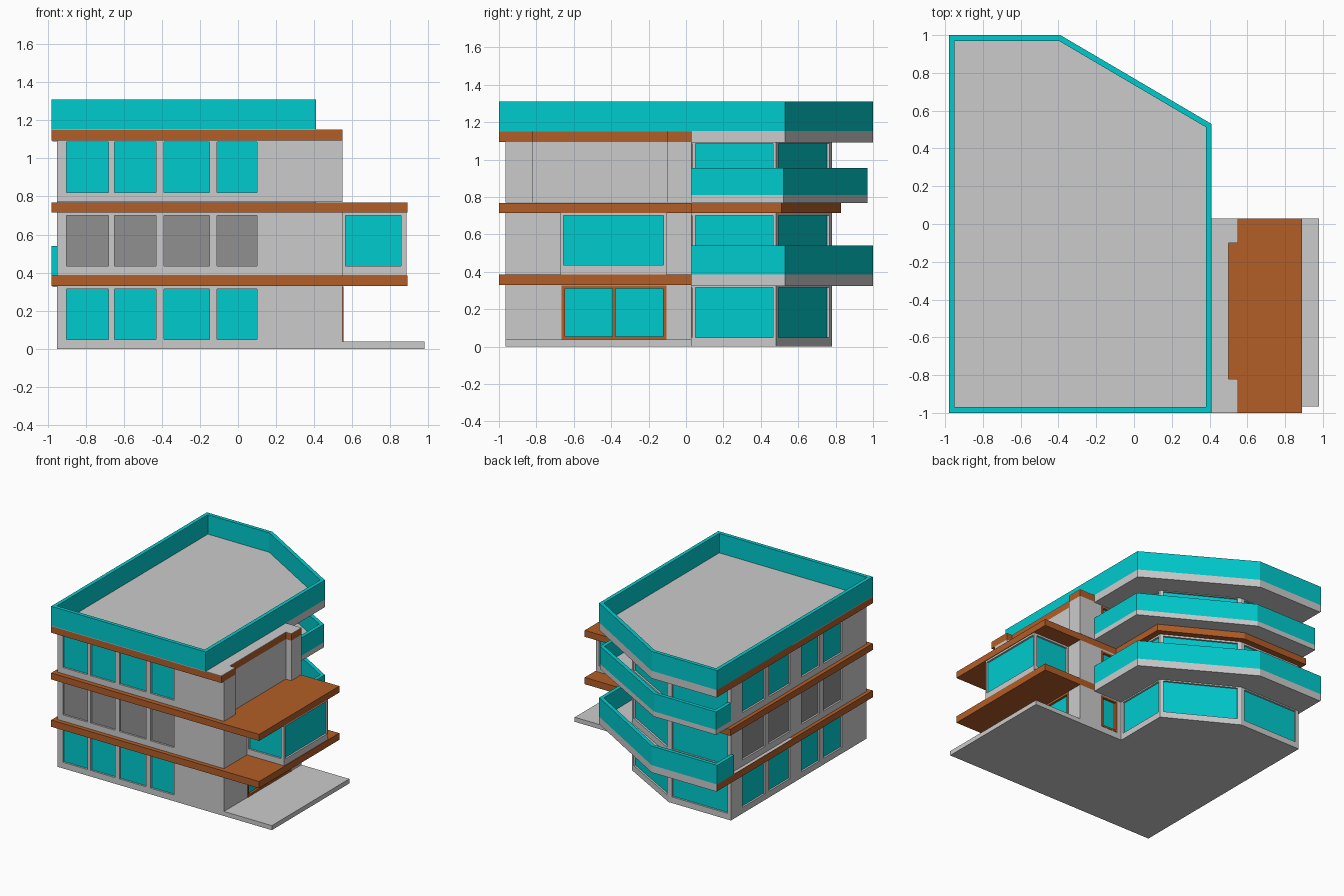
import bpy, bmesh
from mathutils import Vector

if "Cube" in bpy.data.objects:
    bpy.data.objects.remove(bpy.data.objects["Cube"])


def colour(name, rgb):
    m = bpy.data.materials.new(name)
    m.diffuse_color = (*rgb, 1)
    m.use_nodes = True
    m.node_tree.nodes["Principled BSDF"].inputs["Base Color"].default_value = m.diffuse_color
    return m


TEAL = colour("teal_glass", (0.0, 0.60, 0.62))
RUST = colour("rust_trim", (0.45, 0.11, 0.02))
DARK = colour("shaded_glass", (0.28, 0.28, 0.28))


def finish(name, bm, mat=None):
    bmesh.ops.recalc_face_normals(bm, faces=bm.faces)
    me = bpy.data.meshes.new(name)
    bm.to_mesh(me)
    bm.free()
    ob = bpy.data.objects.new(name, me)
    bpy.context.collection.objects.link(ob)
    if mat:
        me.materials.append(mat)
    return ob


def add_prism(bm, pts, z0, z1):
    lo = [bm.verts.new((p[0], p[1], z0)) for p in pts]
    hi = [bm.verts.new((p[0], p[1], z1)) for p in pts]
    bm.faces.new(lo[::-1])
    bm.faces.new(hi)
    for i in range(len(pts)):
        j = (i + 1) % len(pts)
        bm.faces.new((lo[i], lo[j], hi[j], hi[i]))


def prism(name, pts, z0, z1, mat=None):
    bm = bmesh.new()
    add_prism(bm, pts, z0, z1)
    return finish(name, bm, mat)


def panel(a, b, d0, d1):
    """Footprint of a plate on wall line a-b (interior on the left), depths d0 to d1 inward."""
    a, b = Vector(a), Vector(b)
    t = (b - a).normalized()
    n = Vector((-t.y, t.x))
    return [a + n * d0, b + n * d0, b + n * d1, a + n * d1]


def rail(name, path, z0, z1, closed, thick=0.03):
    """Upright band following a path, mitred at the corners."""
    pts = [Vector(p) for p in path]
    n = len(pts)
    bm = bmesh.new()
    rings = []
    for i, p in enumerate(pts):
        dirs = []
        if closed or i > 0:
            dirs.append((p - pts[i - 1]).normalized())
        if closed or i < n - 1:
            dirs.append((pts[(i + 1) % n] - p).normalized())
        ns = [Vector((-d.y, d.x)) for d in dirs]
        m = (ns[0] + ns[-1]).normalized()
        q = p + m * (thick / m.dot(ns[0]))
        rings.append([bm.verts.new(c) for c in
                      ((p.x, p.y, z0), (p.x, p.y, z1), (q.x, q.y, z1), (q.x, q.y, z0))])
    for i in range(n if closed else n - 1):
        r, s = rings[i], rings[(i + 1) % n]
        for k in range(4):
            bm.faces.new((r[k], s[k], s[(k + 1) % 4], r[(k + 1) % 4]))
    if not closed:
        bm.faces.new(rings[0])
        bm.faces.new(rings[-1][::-1])
    return finish(name, bm, TEAL)


def walls(name, pts, z0, z1, openings):
    """Solid storey with shallow recesses; each opening (a, b, z0, z1, mat) gets a pane."""
    body = prism(name, pts, z0, z1)
    cut = bmesh.new()
    panes = {}
    for a, b, w0, w1, mat in openings:
        add_prism(cut, panel(a, b, -0.02, 0.025), w0, w1)
        bm = panes.setdefault(mat.name, (mat, bmesh.new()))[1]
        add_prism(bm, panel(a, b, 0.015, 0.03), w0, w1)
    cutter = finish(name + "_cutter", cut)
    cutter.hide_render = True
    cutter.hide_viewport = True
    mod = body.modifiers.new("recesses", "BOOLEAN")
    mod.object = cutter
    mod.solver = "EXACT"
    for mat, bm in panes.values():
        finish(name + "_" + mat.name, bm, mat)


# Wall outlines
REAR = [(0.55, 0.03), (0.15, 0.03), (0.15, 0.48), (-0.39, 0.78), (-0.95, 0.78)]
NOTCH = [(0.55, -0.82), (0.50, -0.82), (0.50, -0.10), (0.55, -0.10)]
PLAIN = [(-0.95, -0.965), (0.55, -0.965)] + REAR
NOTCHED = [(-0.95, -0.965), (0.55, -0.965)] + NOTCH + REAR


def storey_openings(z0, z1, mat):
    o = [((a, -0.965), (b, -0.965), z0, z1, mat) for a, b in
         ((-0.90, -0.68), (-0.65, -0.43), (-0.39, -0.15), (-0.11, 0.10))]
    o += [((-0.95, a), (-0.95, b), z0, z1, mat) for a, b in
          ((0.63, 0.34), (0.29, 0.02), (-0.13, -0.36), (-0.41, -0.65))]
    # large rear glazing on the three terrace walls, plus the terrace door
    o += [((0.15, 0.05), (0.15, 0.465), z0, z1, TEAL),
          ((0.125, 0.494), (-0.365, 0.766), z0, z1, TEAL),
          ((-0.42, 0.78), (-0.92, 0.78), z0, z1, TEAL),
          ((0.34, 0.03), (0.19, 0.03), z0, z1, TEAL)]
    return o


# Base slab and storeys
prism("base_slab", [(-0.95, -0.965), (0.98, -0.965), (0.98, 0.03)] + REAR[1:], 0, 0.037)
entrance = [((0.55, -0.66), (0.55, -0.11), 0.04, 0.322, TEAL)]
walls("ground_storey", PLAIN, 0.037, 0.33, storey_openings(0.05, 0.315, TEAL) + entrance)
walls("middle_storey", PLAIN, 0.385, 0.715, storey_openings(0.435, 0.70, DARK))
walls("upper_storey", NOTCHED, 0.77, 1.095, storey_openings(0.82, 1.085, TEAL))

# Glazed side bay
walls("side_bay", [(0.55, -0.67), (0.885, -0.67), (0.885, -0.105), (0.55, -0.105)], 0.385, 0.715,
      [((0.565, -0.67), (0.855, -0.67), 0.435, 0.70, TEAL),
       ((0.885, -0.655), (0.885, -0.12), 0.435, 0.70, TEAL),
       ((0.855, -0.105), (0.565, -0.105), 0.435, 0.70, TEAL)])


# Door frames
def frame(name, a, b, z0, z1, bars, w=0.015):
    a, b = Vector(a), Vector(b)
    t = (b - a).normalized()
    bm = bmesh.new()
    for f in bars:
        c = a.lerp(b, f) + t * (w / 2 if f == 0 else -w / 2 if f == 1 else 0)
        add_prism(bm, panel(c - t * w / 2, c + t * w / 2, -0.004, 0.02), z0, z1)
    for z in (z0, z1 - w):
        add_prism(bm, panel(a + t * w, b - t * w, -0.003, 0.02), z, z + w)
    finish(name, bm, RUST)


frame("entrance_frame", (0.55, -0.665), (0.55, -0.105), 0.037, 0.328, (0, 0.5, 1), 0.017)
for label, z0 in (("ground", 0.05), ("middle", 0.435), ("upper", 0.82)):
    frame(label + "_terrace_door_frame", (0.34, 0.03), (0.19, 0.03), z0, z0 + 0.265, (0, 1))

# First floor slab with canopy, and terrace
prism("first_floor_slab", [(-0.98, -1), (0.89, -1), (0.89, 0.03), (-0.98, 0.03)], 0.33, 0.385, RUST)
EDGE = [(0.41, 0.03), (0.41, 0.53), (-0.39, 1.0)]
prism("first_terrace", EDGE + [(-0.975, 1.0), (-0.975, 0.03)], 0.325, 0.385)
prism("first_side_trim", [(-0.98, 0.03), (-0.975, 0.03), (-0.975, 1), (-0.98, 1)], 0.33, 0.385, RUST)
rail("first_terrace_rail", EDGE + [(-0.98, 1.0), (-0.98, 0.78)], 0.385, 0.54, False)

# Second floor slab and terrace
prism("second_floor_slab", [(-0.98, -1), (0.89, -1), (0.89, 0.03), (0.20, 0.03), (0.20, 0.51),
                            (-0.38, 0.83), (-0.98, 0.83)], 0.715, 0.768, RUST)
EDGE2 = [(0.41, 0.03), (0.41, 0.52), (-0.39, 0.97), (-0.95, 0.97)]
prism("second_terrace", EDGE2 + [(-0.95, 0.03)], 0.768, 0.81)
rail("second_terrace_rail", EDGE2 + [(-0.95, 0.78)], 0.81, 0.955, False)

# Roof with parapet
ROOF_FRONT = [(-0.98, -1), (0.55, -1)] + NOTCH + [(0.55, 0.03), (-0.98, 0.03)]
prism("roof_fascia", ROOF_FRONT, 1.095, 1.148, RUST)
prism("roof_deck", ROOF_FRONT, 1.148, 1.152)
prism("rear_roof", EDGE + [(-0.975, 1.0), (-0.975, 0.03)], 1.09, 1.152)
prism("roof_side_trim", [(-0.98, 0.03), (-0.975, 0.03), (-0.975, 1), (-0.98, 1)], 1.095, 1.152, RUST)
rail("roof_parapet", [(-0.98, -1), (0.41, -1), (0.41, 0.53), (-0.39, 1.0), (-0.98, 1.0)],
     1.152, 1.31, True)
